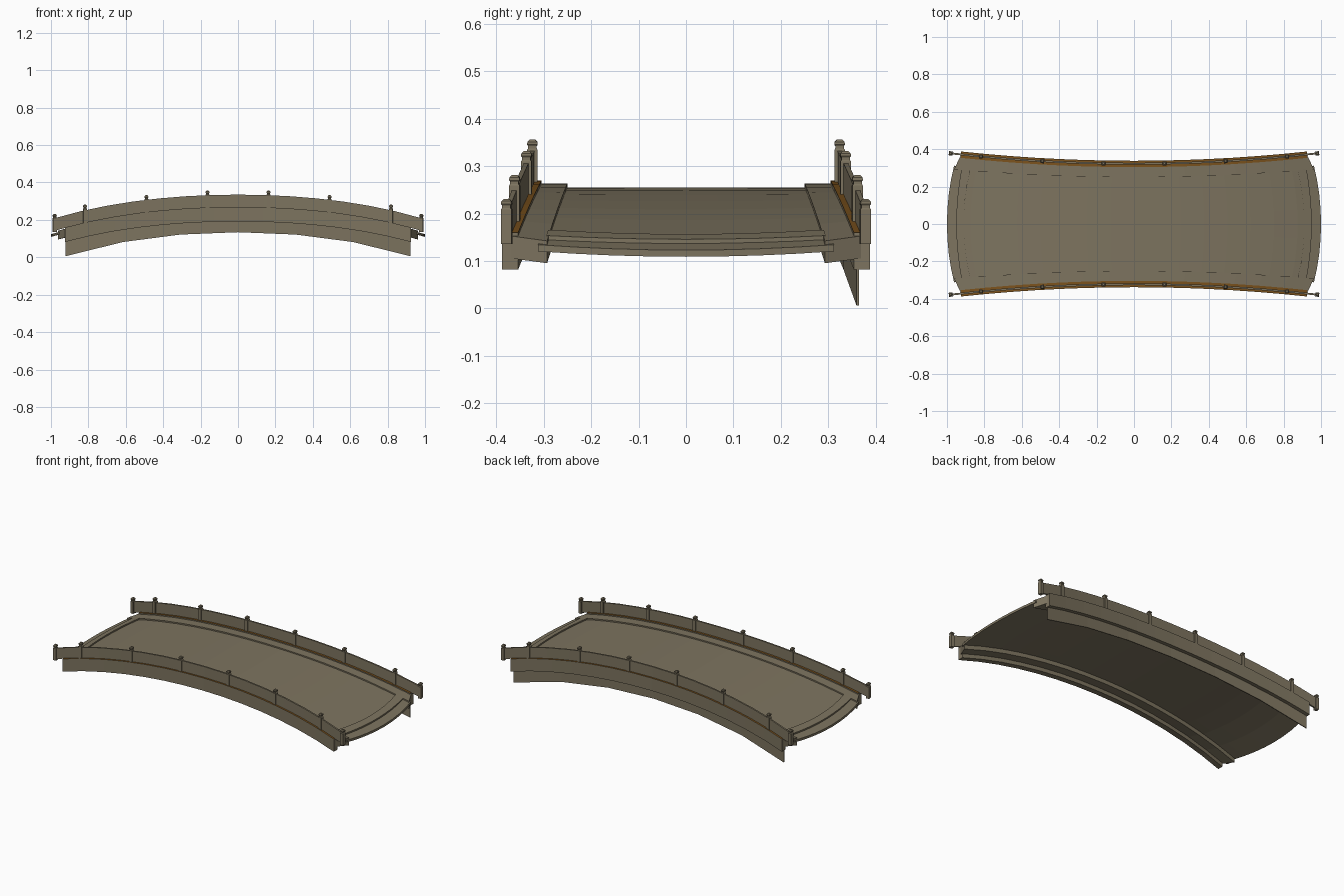
import bpy, bmesh, math

if "Cube" in bpy.data.objects:
    bpy.data.objects.remove(bpy.data.objects["Cube"])


def material(name, rgb):
    m = bpy.data.materials.new(name)
    m.diffuse_color = (*rgb, 1)
    m.use_nodes = True
    m.node_tree.nodes["Principled BSDF"].inputs["Base Color"].default_value = m.diffuse_color
    return m


STONE = material("olive stone", (0.205, 0.174, 0.115))
RUST = material("rust brown", (0.20, 0.085, 0.012))


def drop(x):
    # how far the arch falls from its crown at x
    return 0.11 * x * x + 0.022 * x ** 4


def finish(name, bm, mats, mirror=()):
    bmesh.ops.recalc_face_normals(bm, faces=bm.faces)
    me = bpy.data.meshes.new(name)
    bm.to_mesh(me)
    bm.free()
    for m in mats:
        me.materials.append(m)
    ob = bpy.data.objects.new(name, me)
    bpy.context.collection.objects.link(ob)
    if mirror:
        mod = ob.modifiers.new("mirror", 'MIRROR')
        mod.use_axis = ('x' in mirror, 'y' in mirror, False)
        mod.use_mirror_merge = False
    return ob


def strip(name, x0, x1, y_in, y_out, z_top, z_bot, nx=14, ny=1,
          mirror=(), scale=1.0, flare=0.058, flare_in=None, top_mat=None):
    """Arched slab: x runs from x0(t) to x1(t), y from y_in to y_out, flaring outward."""
    fi = flare if flare_in is None else flare_in
    bm = bmesh.new()
    layers = []
    for z in (z_top, z_bot):
        grid = []
        for i in range(nx + 1):
            row = []
            for j in range(ny + 1):
                t = j / ny
                x = x0(t) + (x1(t) - x0(t)) * i / nx
                a, b = y_in + fi * x * x, y_out + flare * x * x
                row.append(bm.verts.new((x, a + (b - a) * t, z - drop(x) * scale)))
            grid.append(row)
        layers.append(grid)
    top, bot = layers
    for i in range(nx):
        for j in range(ny):
            for g, k in ((top, 0), (bot, 1)):
                f = bm.faces.new((g[i][j], g[i + 1][j], g[i + 1][j + 1], g[i][j + 1]))
                if k == 0 and top_mat:
                    f.material_index = 1
        for j in (0, ny):
            bm.faces.new((top[i][j], top[i + 1][j], bot[i + 1][j], bot[i][j]))
    for i in (0, nx):
        for j in range(ny):
            bm.faces.new((top[i][j], top[i][j + 1], bot[i][j + 1], bot[i][j]))
    return finish(name, bm, [STONE] + ([top_mat] if top_mat else []), mirror)


def bow(x_mid, k):
    # bowed end line: furthest out in the middle of the deck
    return lambda t: x_mid - k * (2 * t - 1) ** 2


def neg(f):
    return lambda t: -f(t)


# Walking deck with bowed ends
end = bow(1.0, 0.038)
strip("deck", neg(end), end, -0.258, 0.258, 0.255, 0.241, nx=16, ny=8, flare_in=-0.058)

# Raised threshold across each end
strip("end_threshold", bow(0.91, 0.035), bow(0.95, 0.028), -0.256, 0.256,
      0.263, 0.25, nx=1, ny=8, mirror='x', flare=0.045, flare_in=-0.045)

# Kerb along each side of the deck, with slanted ends
kerb_end = lambda t: 0.962 - 0.042 * t
strip("kerb", neg(kerb_end), kerb_end, 0.25, 0.33, 0.263, 0.216,
      mirror='y', flare_in=0.046)

# Outer side beams carrying the railing, brown on top
beam_end = lambda t: 0.925
strip("side_beam", neg(beam_end), beam_end, 0.304, 0.338, 0.27, 0.192,
      mirror='y', top_mat=RUST)

# Deep skirt, only below the back side beam
skirt_end = lambda t: 0.922
strip("back_skirt", neg(skirt_end), skirt_end, 0.310, 0.315, 0.235, 0.134,
      nx=6, scale=1.17)

# Railing panels
rail_end = lambda t: 0.98
strip("railing_panel", neg(rail_end), rail_end, 0.317, 0.327, 0.335, 0.268, mirror='y')


# Railing posts with a chamfered cap
def post(name, x, z_top):
    y = 0.322 + 0.058 * x * x
    z0 = 0.262 - drop(x)
    ang = math.atan(2 * 0.058 * x)
    bm = bmesh.new()
    rings = []
    for z, s in ((z0, 1), (z_top - 0.022, 1), (z_top - 0.019, 0.8), (z_top - 0.014, 0.8),
                 (z_top - 0.011, 1), (z_top - 0.005, 0.95), (z_top, 0.5)):
        ring = []
        for sx, sy in ((-1, -1), (1, -1), (1, 1), (-1, 1)):
            px, py = sx * 0.010 * s, sy * 0.011 * s
            ring.append(bm.verts.new((x + px * math.cos(ang) - py * math.sin(ang),
                                      y + px * math.sin(ang) + py * math.cos(ang), z)))
        rings.append(ring)
    for a, b in zip(rings, rings[1:]):
        for i in range(4):
            bm.faces.new((a[i], a[(i + 1) % 4], b[(i + 1) % 4], b[i]))
    bm.faces.new(rings[0])
    bm.faces.new(rings[-1])
    finish(name, bm, [STONE], 'xy')


for n, (px, pz) in enumerate(((0.163, 0.356), (0.49, 0.332), (0.818, 0.281), (0.98, 0.231))):
    post(f"railing_post_{n + 1}", px, pz)
